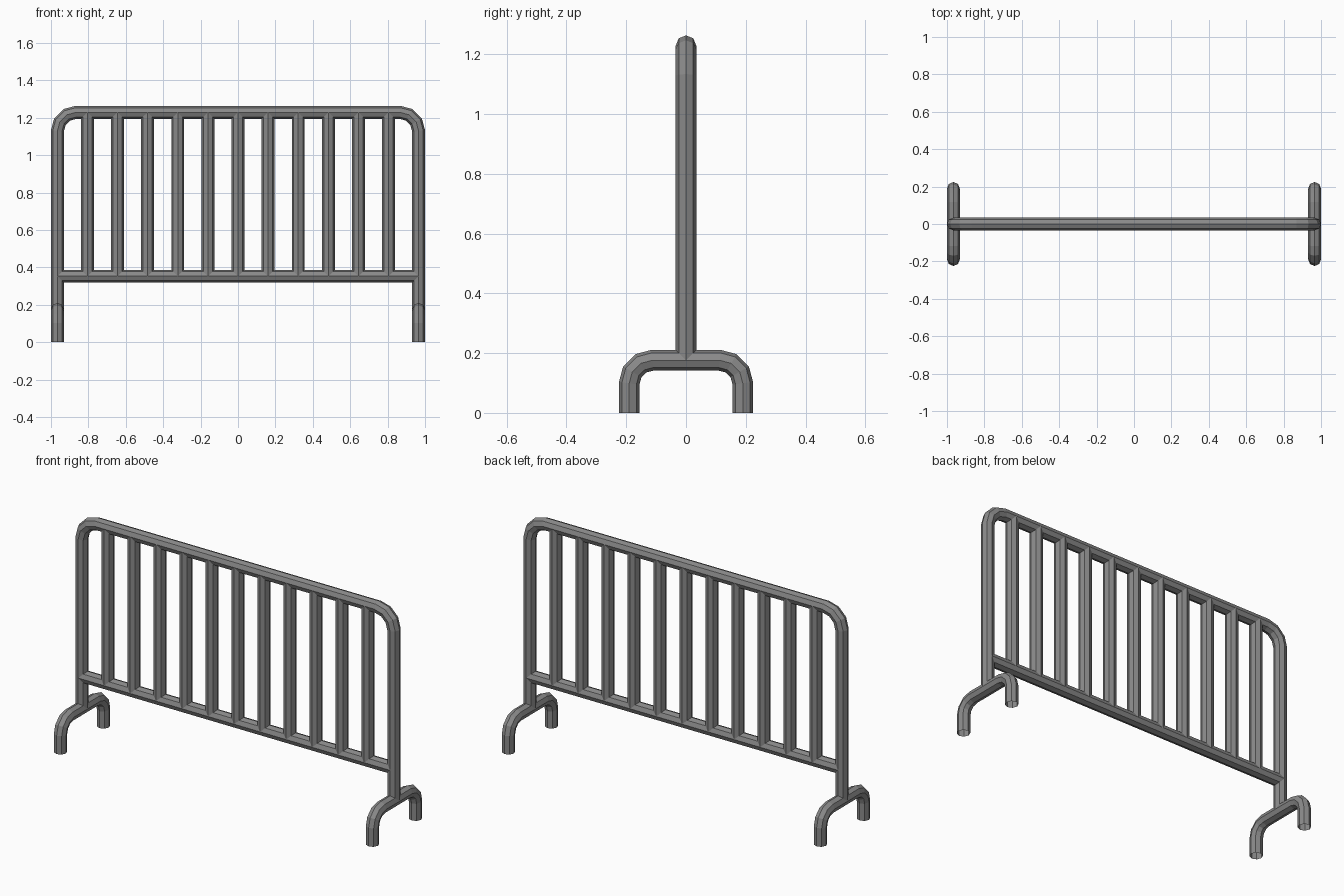
import bpy, bmesh
from math import cos, sin, pi
from mathutils import Vector

if "Cube" in bpy.data.objects:
    bpy.data.objects.remove(bpy.data.objects["Cube"])

R = 0.0343     # tube radius
SIDES = 8

steel = bpy.data.materials.new("dark_steel")
steel.diffuse_color = (0.25, 0.25, 0.25, 1)
steel.use_nodes = True
steel.node_tree.nodes["Principled BSDF"].inputs["Base Color"].default_value = steel.diffuse_color


def tube(name, pts, normal):
    """Sweep an octagon along a planar path with mitred joints."""
    pts = [Vector(p) for p in pts]
    n = Vector(normal)
    bm = bmesh.new()
    rings = []
    for i, p in enumerate(pts):
        d_in = (p - pts[i - 1]).normalized() if i else None
        d_out = (pts[i + 1] - p).normalized() if i < len(pts) - 1 else None
        a, b = d_in or d_out, d_out or d_in
        t = (a + b).normalized()
        side = n.cross(t) / t.dot(a)
        rings.append([bm.verts.new(p + R * (cos(2 * pi * k / SIDES) * side
                                            + sin(2 * pi * k / SIDES) * n))
                      for k in range(SIDES)])
    for r0, r1 in zip(rings, rings[1:]):
        for k in range(SIDES):
            j = (k + 1) % SIDES
            bm.faces.new((r0[k], r0[j], r1[j], r1[k]))
    bmesh.ops.recalc_face_normals(bm, faces=bm.faces)
    me = bpy.data.meshes.new(name)
    bm.to_mesh(me)
    bm.free()
    me.materials.append(steel)
    ob = bpy.data.objects.new(name, me)
    bpy.context.collection.objects.link(ob)
    return ob


def arch(half, base, top, bend, steps=3):
    """Upside-down U as (horizontal, z) pairs with rounded corners."""
    left = [(-half, base)]
    for i in range(steps + 1):
        a = pi / 2 * i / steps
        left.append((-half + bend - bend * cos(a), top - bend + bend * sin(a)))
    return left + [(-u, z) for u, z in reversed(left)]


# Main frame: posts and top rail in one bent tube
tube("frame", [(u, 0, z) for u, z in arch(0.9657, 0.177, 1.229, 0.1)], (0, 1, 0))

# Lower rail
tube("lower_rail", [(-0.9657, 0, 0.353), (0.9657, 0, 0.353)], (0, 1, 0))

# Upright bars
for i in range(11):
    x = (i - 5) * 0.161
    tube(f"bar_{i + 1}", [(x, 0, 0.353), (x, 0, 1.229)], (0, 1, 0))

# Bent feet
for name, x in (("left_foot", -0.9657), ("right_foot", 0.9657)):
    tube(name, [(x, u, z) for u, z in arch(0.19, 0, 0.176, 0.077)], (1, 0, 0))
